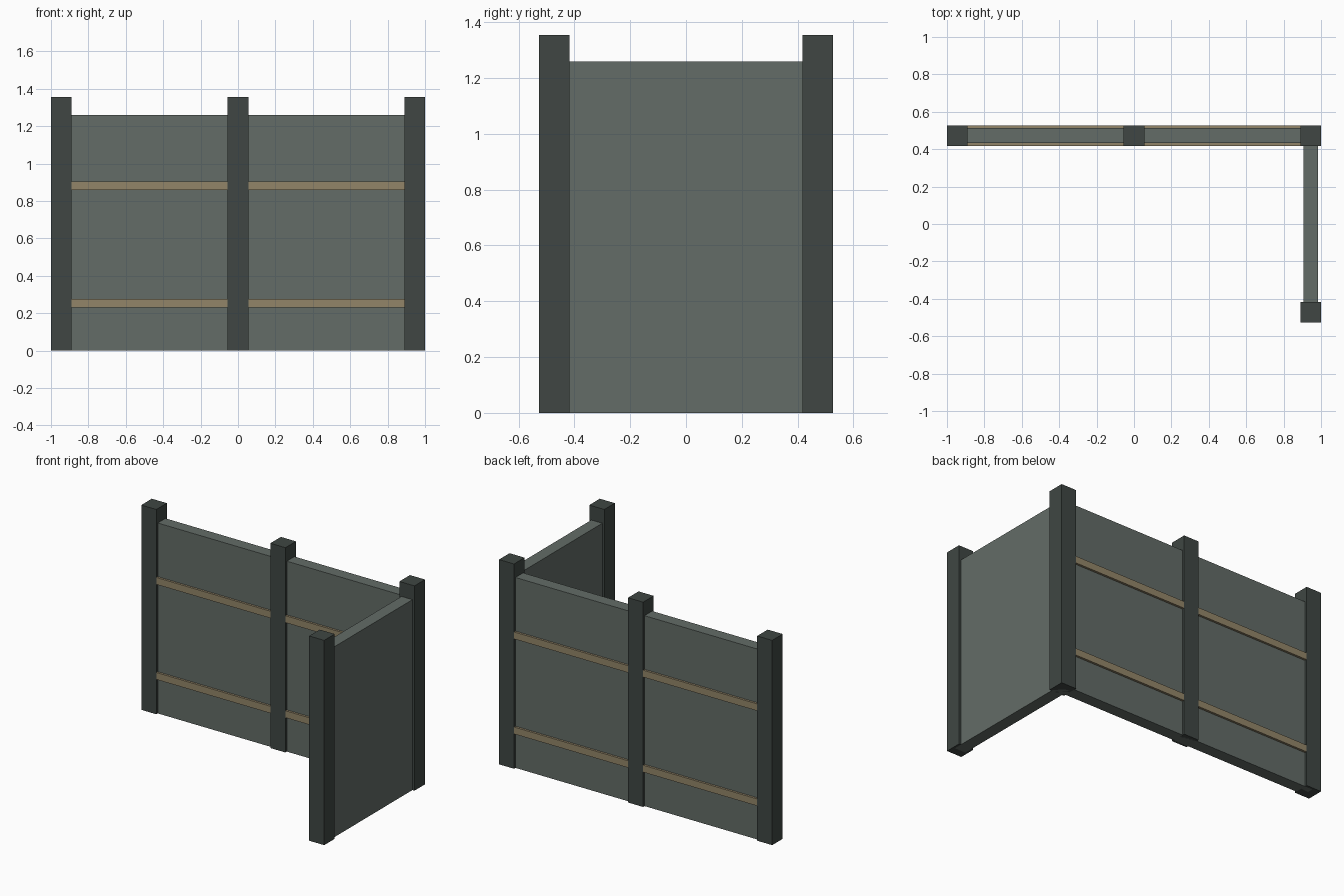
import bpy

if "Cube" in bpy.data.objects:
    bpy.data.objects.remove(bpy.data.objects["Cube"])

POST, POST_H = 0.11, 1.355
PANEL, PANEL_H = 0.08, 1.26
PX, PY = 0.945, 0.472  # post centre lines


def material(name, rgb):
    m = bpy.data.materials.new(name)
    m.diffuse_color = (*rgb, 1)
    m.use_nodes = True
    m.node_tree.nodes["Principled BSDF"].inputs["Base Color"].default_value = m.diffuse_color
    return m


dark = material("dark_frame", (0.05, 0.062, 0.056))
grey = material("panel_grey", (0.125, 0.15, 0.135))
wood = material("tan_wood", (0.29, 0.235, 0.14))


def box(name, centre, size, mat):
    bpy.ops.mesh.primitive_cube_add(size=1, location=centre)
    ob = bpy.context.object
    ob.name = name
    ob.scale = size
    bpy.ops.object.transform_apply(location=False, rotation=False, scale=True)
    ob.data.materials.append(mat)
    return ob


# Square posts: three along the back, one at the front right
for name, x, y in (("back_left_post", -PX, PY), ("back_middle_post", 0, PY),
                   ("corner_post", PX, PY), ("front_right_post", PX, -PY)):
    box(name, (x, y, POST_H / 2), (POST, POST, POST_H), dark)

# Wall panels, ending at the post centres
box("back_panel", (0, PY, PANEL_H / 2), (2 * PX, PANEL, PANEL_H), grey)
box("side_panel", (PX, 0, PANEL_H / 2), (PANEL, 2 * PY, PANEL_H), grey)

# Horizontal rails showing on both faces of the back wall
for name, z in (("lower_rail", 0.253), ("upper_rail", 0.882)):
    box(name, (0, PY, z), (2 * PX, POST - 0.001, 0.046), wood)
